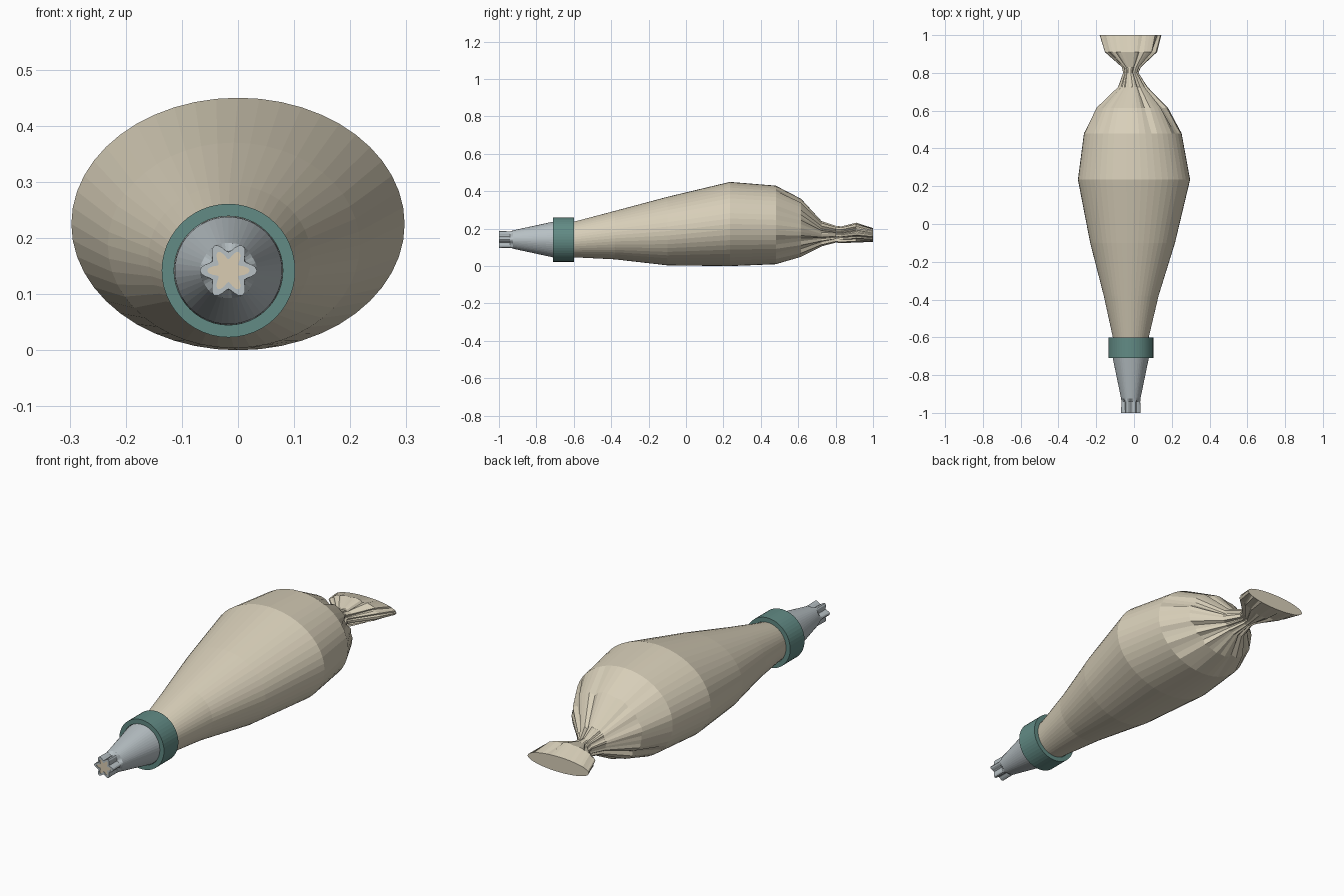
import bpy, bmesh, math, random
from mathutils import Vector

random.seed(4)
SEG = 48
AX, AZ = -0.017, 0.142  # nozzle axis

if "Cube" in bpy.data.objects:
    bpy.data.objects.remove(bpy.data.objects["Cube"])


def material(name, rgb):
    lin = [((c / 255 + 0.055) / 1.055) ** 2.4 for c in rgb] + [1]
    m = bpy.data.materials.new(name)
    m.diffuse_color = lin
    m.use_nodes = True
    bsdf = m.node_tree.nodes["Principled BSDF"]
    bsdf.inputs["Base Color"].default_value = lin
    bsdf.inputs["Roughness"].default_value = 0.6
    return m


def loft(name, rings, mat, cap_start=False, cap_end=False, close=False):
    """Skin a list of point rings into one object."""
    bm = bmesh.new()
    vs = [[bm.verts.new(p) for p in ring] for ring in rings]
    pairs = list(zip(vs, vs[1:]))
    if close:
        pairs.append((vs[-1], vs[0]))
    for a, b in pairs:
        for i in range(len(a)):
            j = (i + 1) % len(a)
            bm.faces.new((a[i], a[j], b[j], b[i]))
    if cap_start:
        bm.faces.new(vs[0])
    if cap_end:
        bm.faces.new(vs[-1])
    bmesh.ops.recalc_face_normals(bm, faces=bm.faces)
    me = bpy.data.meshes.new(name)
    bm.to_mesh(me)
    bm.free()
    me.materials.append(mat)
    ob = bpy.data.objects.new(name, me)
    bpy.context.collection.objects.link(ob)
    return ob


def star_ring(y, r, lobe=0.0):
    """Ring around the nozzle axis, with six optional lobes."""
    pts = []
    for i in range(SEG):
        a = math.tau * i / SEG
        q = r + lobe * math.cos(6 * a)
        pts.append(Vector((AX + q * math.cos(a), y, AZ + q * math.sin(a))))
    return pts


cloth = material("cream cloth", (216, 207, 185))
teal = material("teal plastic", (98, 139, 133))
metal = material("pale steel", (183, 192, 196))
icing = material("tan icing", (218, 204, 178))

# Bag: y, x min, x max, z min, z max, pleat depth
sections = [
    (-0.68, -0.108, 0.074, 0.05, 0.233, 0),
    (-0.60, -0.112, 0.078, 0.047, 0.237, 0),
    (-0.38, -0.160, 0.130, 0.036, 0.295, 0),
    (-0.10, -0.232, 0.217, 0.004, 0.370, 0),
    (0.235, -0.297, 0.297, 0.000, 0.450, 0),
    (0.48, -0.265, 0.252, 0.010, 0.430, 0),
    (0.615, -0.200, 0.180, 0.048, 0.360, 0.10),
    (0.725, -0.085, 0.072, 0.105, 0.240, 0.22),
    (0.80, -0.058, 0.024, 0.125, 0.215, 0.30),
    (0.83, -0.064, 0.036, 0.123, 0.212, 0.30),
    (0.91, -0.155, 0.122, 0.125, 0.232, 0.18),
    (1.0, -0.182, 0.145, 0.130, 0.203, 0),
]
pleats = [random.choice((0, 0, 0.3, 1)) for i in range(SEG)]
rings = []
for y, x0, x1, z0, z1, depth in sections:
    ring = []
    for i in range(SEG):
        a = math.tau * i / SEG
        k = 1 - depth * pleats[i]
        ring.append(Vector(((x0 + x1) / 2 + k * (x1 - x0) / 2 * math.cos(a), y,
                            (z0 + z1) / 2 + k * (z1 - z0) / 2 * math.sin(a))))
    rings.append(ring)
loft("pastry_bag", rings, cloth, True, True)

# Collar: a plain thick tube
loft("collar", [star_ring(-0.71, 0.119), star_ring(-0.60, 0.119),
                star_ring(-0.60, 0.097), star_ring(-0.71, 0.097)], teal, close=True)

# Nozzle: a cone running into a fluted tip, open at the front
loft("nozzle", [star_ring(-0.66, 0.0968), star_ring(-0.71, 0.0955),
                star_ring(-0.925, 0.050, 0.001), star_ring(-0.94, 0.042, 0.008),
                star_ring(-1.0, 0.042, 0.009), star_ring(-1.0, 0.029, 0.009),
                star_ring(-0.96, 0.029, 0.009)], metal)

# Icing filling the star opening
loft("icing", [star_ring(-0.998, 0.029, 0.009), star_ring(-0.96, 0.029, 0.009)],
     icing, True, True)
